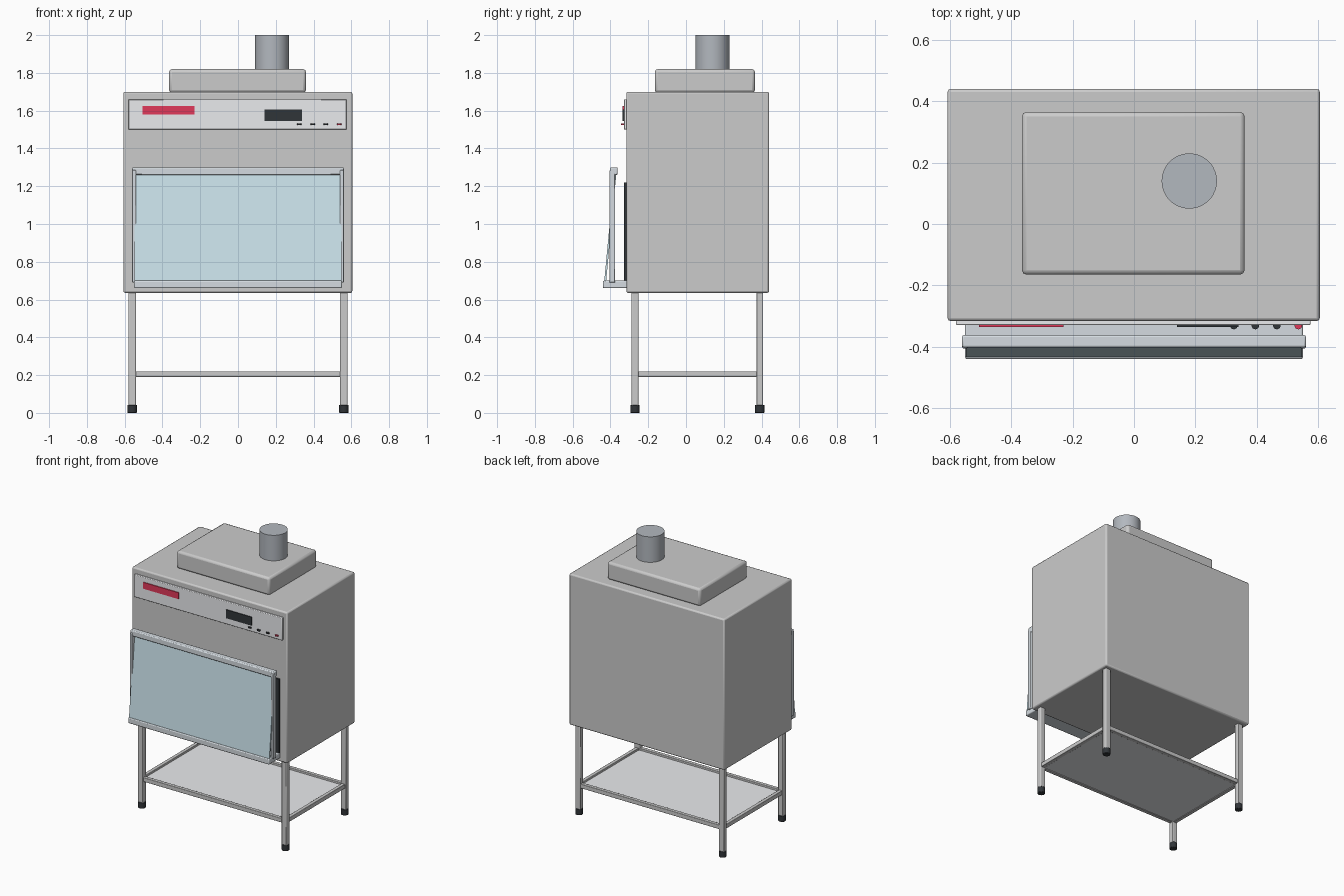
import bpy, math

if "Cube" in bpy.data.objects:
    bpy.data.objects.remove(bpy.data.objects["Cube"])


def material(name, rgb):
    m = bpy.data.materials.new(name)
    m.diffuse_color = (*rgb, 1)
    m.use_nodes = True
    m.node_tree.nodes["Principled BSDF"].inputs["Base Color"].default_value = m.diffuse_color
    return m


LIGHT = material("light_panel", (0.82, 0.83, 0.85))
RED = material("red", (0.75, 0.04, 0.1))
BLACK = material("black", (0.03, 0.035, 0.04))
GLASS = material("glass", (0.6, 0.77, 0.84))
TRIM = material("trim", (0.66, 0.71, 0.75))
DUCT = material("duct", (0.45, 0.48, 0.52))


def finish(ob, name, mat, bevel, segments=2):
    ob.name = name
    if mat:
        ob.data.materials.append(mat)
    if bevel:
        mod = ob.modifiers.new("bevel", 'BEVEL')
        mod.width = bevel
        mod.segments = segments
        mod.limit_method = 'ANGLE'
    bpy.ops.object.shade_smooth_by_angle(angle=math.radians(35))
    return ob


def box(name, x, y, z, mat=None, bevel=0.0, rot_x=0.0):
    """Box from (min, max) ranges on each axis."""
    lo, hi = zip(x, y, z)
    bpy.ops.mesh.primitive_cube_add(size=1, location=[(a + b) / 2 for a, b in zip(lo, hi)])
    ob = bpy.context.object
    ob.scale = [b - a for a, b in zip(lo, hi)]
    bpy.ops.object.transform_apply(location=False, rotation=False, scale=True)
    ob.rotation_euler.x = rot_x
    return finish(ob, name, mat, bevel)


def cylinder(name, x, y, z, r, mat=None, bevel=0.0, sides=32):
    bpy.ops.mesh.primitive_cylinder_add(vertices=sides, radius=r, depth=z[1] - z[0],
                                        location=(x, y, sum(z) / 2))
    return finish(bpy.context.object, name, mat, bevel)


# Cabinet, filter housing and exhaust duct
box("cabinet_body", (-0.607, 0.605), (-0.316, 0.44), (0.635, 1.70), bevel=0.01)
box("filter_housing", (-0.365, 0.36), (-0.165, 0.365), (1.695, 1.82), bevel=0.015)
cylinder("exhaust_duct", 0.18, 0.14, (1.81, 2.0), 0.09, DUCT, sides=48)

# Control panel with label strip, display and buttons
box("control_panel", (-0.58, 0.575), (-0.329, -0.31), (1.50, 1.66), LIGHT, 0.004)
box("label_strip", (-0.505, -0.23), (-0.335, -0.325), (1.58, 1.625), RED)
box("display", (0.14, 0.34), (-0.335, -0.325), (1.545, 1.605), BLACK)
for i in range(4):
    cylinder(f"button_{i + 1}", 0.325 + 0.07 * i, -0.331, (1.524, 1.532), 0.012,
             RED if i == 3 else BLACK, sides=16)

# Work opening behind the sash
box("work_opening", (-0.55, 0.55), (-0.329, -0.31), (0.70, 1.22), BLACK)

# Sash: frame and tilted glass
box("sash_top_rail", (-0.56, 0.56), (-0.402, -0.362), (1.26, 1.30), TRIM, 0.006)
box("sash_sill", (-0.55, 0.55), (-0.44, -0.31), (0.66, 0.70), TRIM, 0.006)
for side, s in (("left", -1), ("right", 1)):
    box(f"sash_{side}_post", sorted((s * 0.54, s * 0.56)), (-0.405, -0.375),
        (0.69, 1.285), TRIM, 0.004)
box("sash_glass", (-0.547, 0.547), (-0.406, -0.396), (0.685, 1.275), GLASS,
    rot_x=-math.atan2(0.056, 0.59))

# Stand: legs and feet
for fb, y in (("front", -0.27), ("back", 0.39)):
    for side, x in (("left", -0.56), ("right", 0.56)):
        box(f"{fb}_{side}_leg", (x - 0.02, x + 0.02), (y - 0.018, y + 0.018),
            (0.035, 0.645), bevel=0.005)
        cylinder(f"{fb}_{side}_foot", x, y, (0, 0.042), 0.025, BLACK, 0.003, 24)
    # Long stretchers
    box(f"{fb}_stretcher", (-0.55, 0.55), (y - 0.013, y + 0.013), (0.19, 0.22), bevel=0.003)

# Side stretchers and lower shelf
for side, x in (("left", -0.56), ("right", 0.56)):
    box(f"{side}_stretcher", (x - 0.013, x + 0.013), (-0.26, 0.38), (0.19, 0.22), bevel=0.003)
box("lower_shelf", (-0.55, 0.55), (-0.26, 0.38), (0.194, 0.206), LIGHT)
